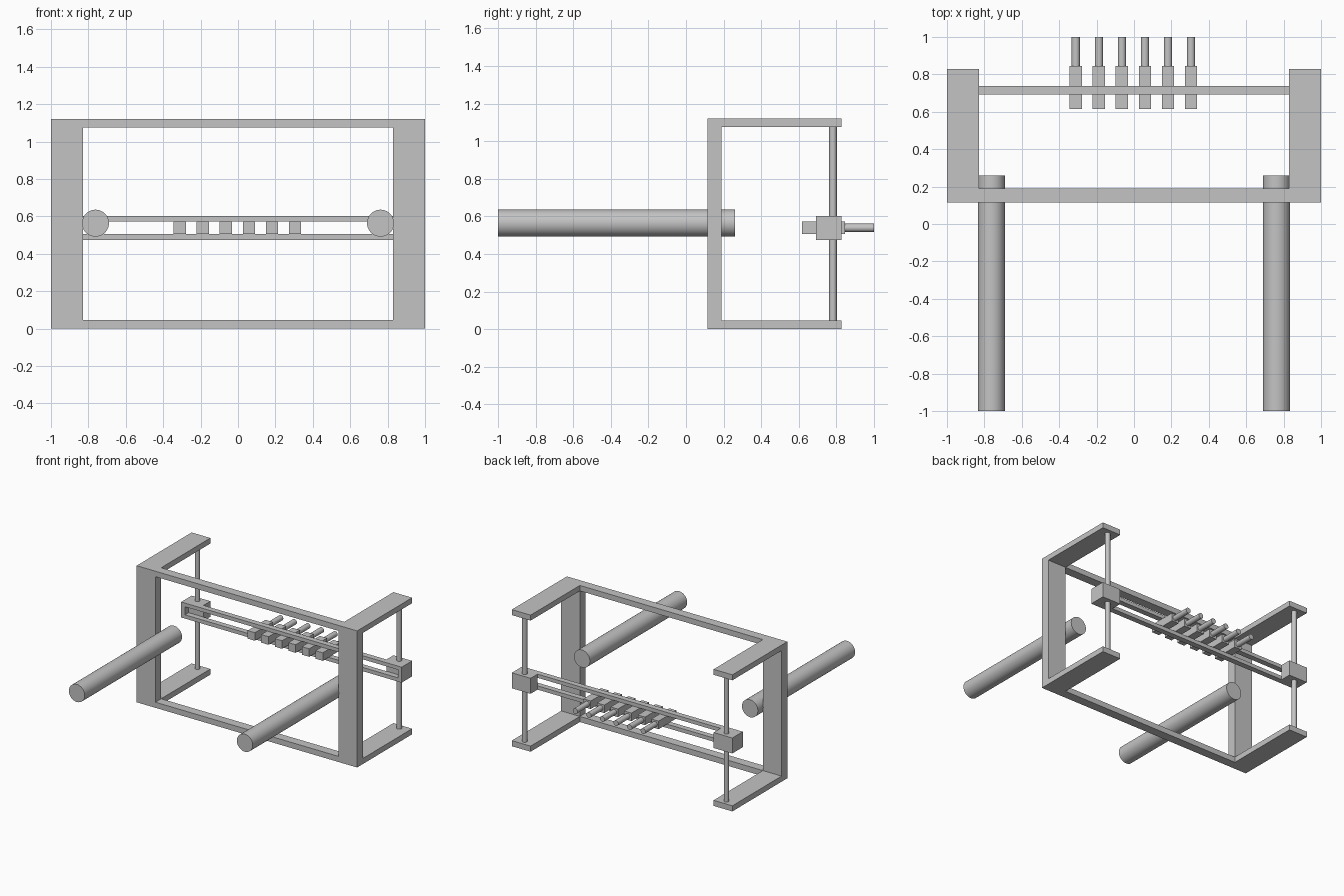
import bpy, bmesh, math
from mathutils import Matrix

if "Cube" in bpy.data.objects:
    bpy.data.objects.remove(bpy.data.objects["Cube"])

grey = bpy.data.materials.new("light_grey")
grey.diffuse_color = (0.55, 0.55, 0.55, 1)
grey.use_nodes = True
grey.node_tree.nodes["Principled BSDF"].inputs["Base Color"].default_value = grey.diffuse_color


def finish(bm, name):
    bmesh.ops.recalc_face_normals(bm, faces=bm.faces)
    me = bpy.data.meshes.new(name)
    bm.to_mesh(me)
    bm.free()
    me.materials.append(grey)
    ob = bpy.data.objects.new(name, me)
    bpy.context.collection.objects.link(ob)
    return ob


def box(name, x, y, z):
    """Box from (min, max) pairs on each axis."""
    bm = bmesh.new()
    bmesh.ops.create_cube(bm, size=1)
    for v in bm.verts:
        v.co = [(a + b) / 2 + c * (b - a) for (a, b), c in zip((x, y, z), v.co)]
    return finish(bm, name)


def cylinder(name, centre, r, length, axis, segments=32):
    bm = bmesh.new()
    turn = Matrix.Rotation(math.pi / 2, 4, 'X') if axis == 'Y' else Matrix()
    bmesh.ops.create_cone(bm, cap_ends=True, segments=segments, radius1=r, radius2=r,
                          depth=length, matrix=Matrix.Translation(centre) @ turn)
    ob = finish(bm, name)
    bpy.ops.object.select_all(action='DESELECT')
    ob.select_set(True)
    bpy.context.view_layer.objects.active = ob
    bpy.ops.object.shade_smooth_by_angle(angle=math.radians(40))
    return ob


def cut(ob, x, y, z):
    """Subtract a box from an object."""
    cutter = box(ob.name + "_cutter", x, y, z)
    cutter.hide_render = True
    cutter.hide_viewport = True
    mod = ob.modifiers.new("cut", 'BOOLEAN')
    mod.operation = 'DIFFERENCE'
    mod.solver = 'EXACT'
    mod.object = cutter


# Main frame: C-shaped side profile swept across, then opened in the middle
profile = [(0.115, 0), (0.828, 0), (0.828, 0.046), (0.19, 0.046),
           (0.19, 1.075), (0.828, 1.075), (0.828, 1.12), (0.115, 1.12)]
bm = bmesh.new()
face = bm.faces.new([bm.verts.new((-1, y, z)) for y, z in profile])
swept = bmesh.ops.extrude_face_region(bm, geom=[face])["geom"]
for v in swept:
    if isinstance(v, bmesh.types.BMVert):
        v.co.x = 1
frame = finish(bm, "main_frame")
cut(frame, (-0.83, 0.83), (0.0, 0.5), (0.046, 1.075))
cut(frame, (-0.83, 0.83), (0.19, 1.0), (-0.2, 1.3))

# Slotted cross rail
rail = box("cross_rail", (-1, 1), (0.692, 0.738), (0.475, 0.602))
cut(rail, (-0.965, 0.965), (0.6, 0.8), (0.506, 0.572))

# Mirrored supports: handles, guide rods and sliding blocks
for side, s in (("left", -1), ("right", 1)):
    cylinder(side + "_handle", (s * 0.762, -0.37, 0.564), 0.072, 1.26, 'Y', 48)
    cylinder(side + "_guide_rod", (s * 0.915, 0.782, 0.56), 0.02, 1.04, 'Z')
    box(side + "_slider", sorted((s * 0.83, s)), (0.738, 0.828), (0.475, 0.602))

# Row of clamps with round pins
for i in range(6):
    x = -0.311 + i * 0.1232
    box(f"clamp_{i + 1}", (x - 0.033, x + 0.033), (0.616, 0.846), (0.506, 0.572))
    cylinder(f"clamp_pin_{i + 1}", (x, 0.918, 0.539), 0.022, 0.164, 'Y')
